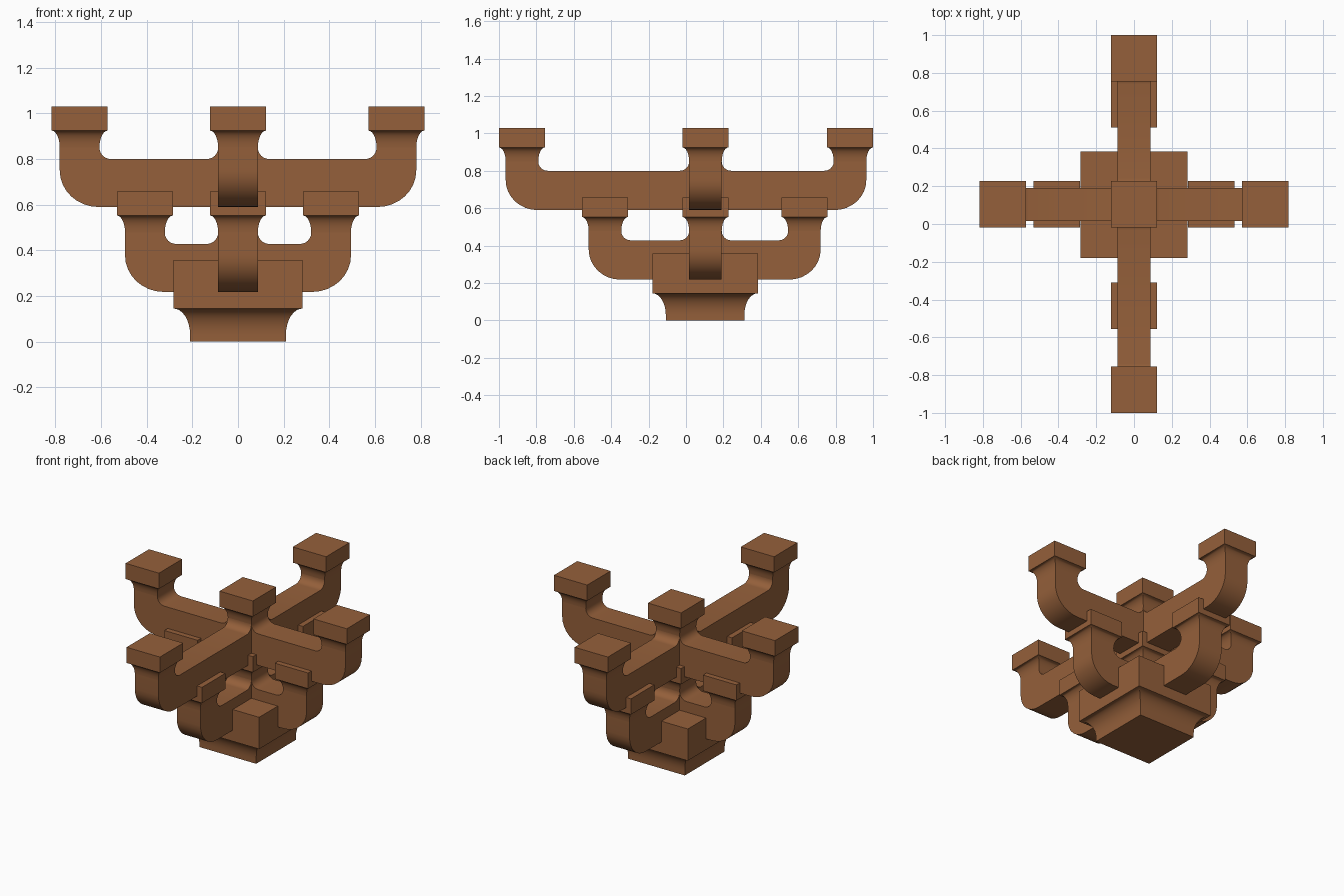
import bpy, bmesh, math

if "Cube" in bpy.data.objects:
    bpy.data.objects.remove(bpy.data.objects["Cube"])

wood = bpy.data.materials.new("brown_wood")
wood.diffuse_color = (0.30, 0.117, 0.043, 1)
wood.use_nodes = True
wood.node_tree.nodes["Principled BSDF"].inputs["Base Color"].default_value = wood.diffuse_color

CY = 0.104            # depth of the crossing point
T = 0.087             # half thickness of arms and necks
CAP = 0.123           # half width of the small bearing blocks


def finish(bm, name):
    bmesh.ops.recalc_face_normals(bm, faces=bm.faces)
    me = bpy.data.meshes.new(name)
    bm.to_mesh(me)
    bm.free()
    me.materials.append(wood)
    ob = bpy.data.objects.new(name, me)
    bpy.context.collection.objects.link(ob)
    bpy.context.view_layer.objects.active = ob
    ob.select_set(True)
    bpy.ops.object.shade_smooth_by_angle(angle=math.radians(35))
    ob.select_set(False)


def arc(cx, cz, rx, rz, a0, a1, n=8):
    return [(cx + rx * math.cos(math.radians(a0 + (a1 - a0) * i / n)),
             cz + rz * math.sin(math.radians(a0 + (a1 - a0) * i / n))) for i in range(n + 1)]


def block(name, x, y, levels):
    """Square block lofted through (half width, height) levels."""
    bm = bmesh.new()
    rings = [[bm.verts.new((x + sx * h, y + sy * h, z))
              for sx, sy in ((-1, -1), (1, -1), (1, 1), (-1, 1))] for h, z in levels]
    for a, b in zip(rings, rings[1:]):
        for i in range(4):
            j = (i + 1) % 4
            bm.faces.new((a[i], a[j], b[j], b[i]))
    bm.faces.new(rings[0])
    bm.faces.new(rings[-1])
    finish(bm, name)


def cap(name, x, y, z):
    """Bearing block with a concave flare down to the neck."""
    flare = arc(CAP, z - 0.075, CAP - T, 0.075, 180, 90, 6)
    block(name, x, y, flare + [(CAP, z + 0.105)])


def arm(name, axis, lo, hi, mid, z):
    """Bracket arm outline (rounded ends, necks, fillets) extruded sideways."""
    top, neck, r = z + 0.21, z + 0.335, 0.05
    pts = arc(hi - 0.17, z + 0.16, 0.17, 0.16, -90, 0)
    pts += [(hi, neck), (hi - 2 * T, neck)]
    pts += arc(hi - 2 * T - r, top + r, r, r, 0, -90, 6)
    pts += arc(mid + T + r, top + r, r, r, -90, -180, 6)
    pts += [(mid + T, neck), (mid - T, neck)]
    pts += arc(mid - T - r, top + r, r, r, 0, -90, 6)
    pts += arc(lo + 2 * T + r, top + r, r, r, -90, -180, 6)
    pts += [(lo + 2 * T, neck), (lo, neck)]
    pts += arc(lo + 0.17, z + 0.16, 0.17, 0.16, 180, 270)
    bm = bmesh.new()
    if axis == 'x':
        place = lambda u, w, s: (u, CY + s * T, w)
    else:
        place = lambda u, w, s: (s * T, u, w)
    a = [bm.verts.new(place(u, w, -1)) for u, w in pts]
    b = [bm.verts.new(place(u, w, 1)) for u, w in pts]
    for i in range(len(pts)):
        j = (i + 1) % len(pts)
        bm.faces.new((a[i], a[j], b[j], b[i]))
    bm.faces.new(a)
    bm.faces.new(b)
    finish(bm, name)


# base block with concave foot
foot = arc(0.282, 0.03, 0.072, 0.115, 180, 90)
block("base_block", 0, CY - 0.002, [(0.21, 0)] + foot + [(0.282, 0.357)])

# two tiers of crossing arms: label, bottom height, x reach, y range
for tier, z, rx, y0, y1 in (("lower", 0.218, 0.495, -0.52, 0.72),
                            ("upper", 0.59, 0.781, -0.964, 0.964)):
    arm(tier + "_cross_arm", 'x', -rx, rx, 0, z)
    arm(tier + "_front_back_arm", 'y', y0, y1, CY, z)
    for label, x, y in (("centre", 0, CY), ("left", T - rx, CY), ("right", rx - T, CY),
                        ("front", 0, y0 + T), ("back", 0, y1 - T)):
        cap(tier + "_" + label + "_block", x, y, z + 0.335)
